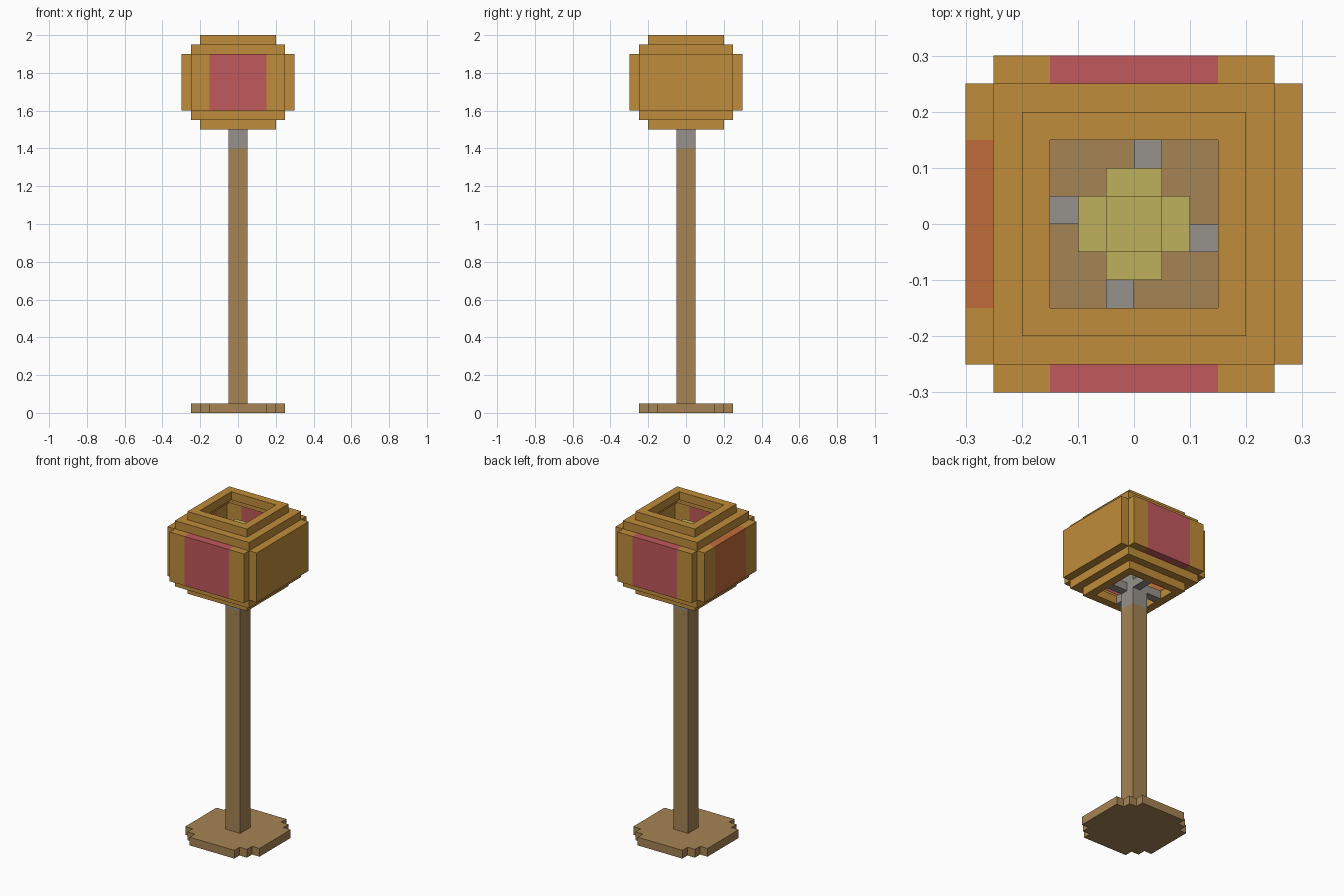
import bpy, bmesh
from mathutils import Matrix, Vector

cube = bpy.data.objects.get("Cube")
if cube:
    bpy.data.objects.remove(cube, do_unlink=True)

U = 0.05  # one block


def linear(c):
    c /= 255
    return c / 12.92 if c <= 0.04045 else ((c + 0.055) / 1.055) ** 2.4


def material(name, *rgb):
    m = bpy.data.materials.new(name)
    m.use_nodes = True
    colour = [linear(c) for c in rgb] + [1]
    m.diffuse_color = colour
    m.node_tree.nodes["Principled BSDF"].inputs["Base Color"].default_value = colour
    return m


AMBER = material("amber", 191, 140, 58)
ROSE = material("rose", 193, 88, 92)
RUST = material("rust", 192, 108, 58)
WOOD = material("wood", 165, 131, 83)
STEEL = material("steel", 150, 145, 139)
YELLOW = material("pale_yellow", 191, 177, 92)


def finish(name, bm, *mats):
    bmesh.ops.recalc_face_normals(bm, faces=bm.faces)
    mesh = bpy.data.meshes.new(name)
    bm.to_mesh(mesh)
    bm.free()
    for m in mats:
        mesh.materials.append(m)
    obj = bpy.data.objects.new(name, mesh)
    bpy.context.collection.objects.link(obj)
    return obj


def box_mesh(x0, x1, y0, y1, z0, z1):
    """Box given by its bounds in blocks."""
    bm = bmesh.new()
    size = Vector((x1 - x0, y1 - y0, z1 - z0)) * U
    mid = Vector((x0 + x1, y0 + y1, z0 + z1)) * U / 2
    bmesh.ops.create_cube(bm, matrix=Matrix.Translation(mid) @ Matrix.Diagonal(size).to_4x4())
    return bm


def turn(bm, quarter):
    bmesh.ops.rotate(bm, verts=bm.verts, matrix=Matrix.Rotation(quarter * 1.5707963, 3, "Z"))


def extrude_up(bm, faces, height):
    new = bmesh.ops.extrude_face_region(bm, geom=faces)["geom"]
    verts = [v for v in new if isinstance(v, bmesh.types.BMVert)]
    bmesh.ops.translate(bm, verts=verts, vec=(0, 0, height))


def ring(name, outer, z, mat):
    """Square frame one block wide and one block high."""
    bm = bmesh.new()
    loops = [[bm.verts.new((sx * r * U, sy * r * U, z * U))
              for sx, sy in ((-1, -1), (1, -1), (1, 1), (-1, 1))] for r in (outer, outer - 1)]
    a, b = loops
    faces = [bm.faces.new((a[i - 1], a[i], b[i], b[i - 1])) for i in range(4)]
    extrude_up(bm, faces, U)
    return finish(name, bm, mat)


def panel(name, quarter, *mats):
    """Lantern wall; a second material colours its middle section."""
    bm = box_mesh(-5, 5, -6, -5, 32, 38)
    if len(mats) > 1:
        for x in (-3, 3):
            bmesh.ops.bisect_plane(bm, geom=bm.verts[:] + bm.edges[:] + bm.faces[:],
                                   plane_co=(x * U, 0, 0), plane_no=(1, 0, 0))
        for f in bm.faces:
            f.material_index = int(abs(f.calc_center_median().x) < 3 * U)
    turn(bm, quarter)
    return finish(name, bm, *mats)


# Stepped round foot
quadrant = [(5, 3), (4, 3), (4, 4), (3, 4), (3, 5)]
outline = []
for q in range(4):
    for x, y in quadrant:
        for _ in range(q):
            x, y = -y, x
        outline.append((x * U, y * U, 0))
bm = bmesh.new()
foot = bm.faces.new([bm.verts.new(p) for p in outline])
extrude_up(bm, [foot], U)
finish("foot", bm, WOOD)

# Post and metal neck
finish("post", box_mesh(-1, 1, -1, 1, 1, 28), WOOD)
finish("neck", box_mesh(-1, 1, -1, 1, 28, 32), STEEL)

# Pinwheel brackets between neck and lantern
for q, side in enumerate(("back", "right", "front", "left")):
    bm = box_mesh(0, 1, 1, 3, 30, 31)
    turn(bm, q)
    finish(f"{side}_bracket", bm, STEEL)

# Lantern frames, open at top and bottom
for name, outer, z in (("bottom_rim", 4, 30), ("lower_frame", 5, 31),
                       ("upper_frame", 5, 38), ("top_rim", 4, 39)):
    ring(name, outer, z, AMBER)

# Lantern walls
panel("front_wall", 0, AMBER, ROSE)
panel("left_wall", 1, AMBER)
panel("back_wall", 2, AMBER, ROSE)
panel("right_wall", 3, AMBER, RUST)

# Light bulb
finish("bulb_core", box_mesh(-1, 1, -1, 1, 32, 38), YELLOW)
for q, side in enumerate(("left", "back", "right", "front")):
    bm = box_mesh(1, 2, -1, 1, 33, 37)
    turn(bm, q)
    finish(f"{side}_bulb_side", bm, YELLOW)
